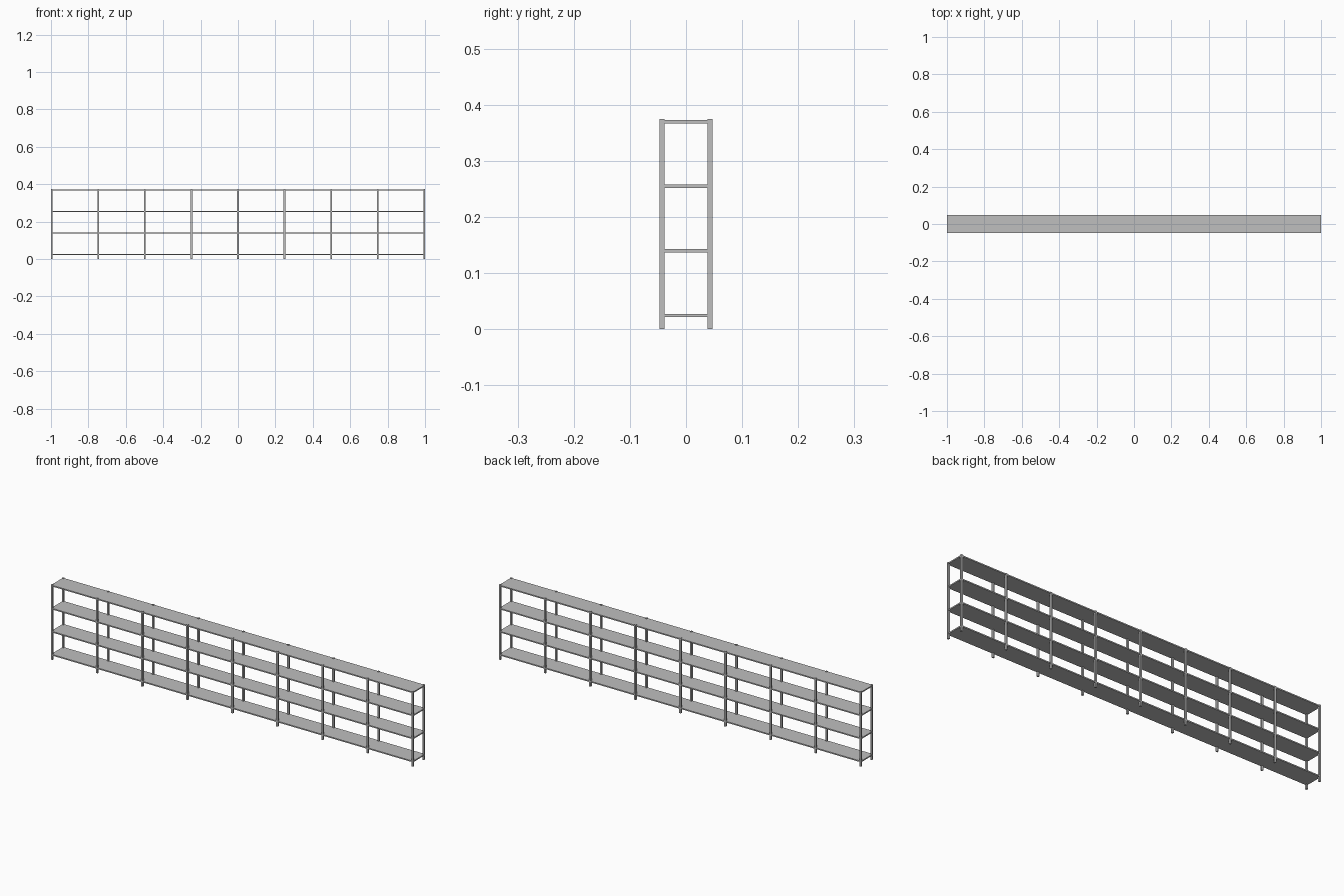
import bpy

cube = bpy.data.objects.get("Cube")
if cube:
    bpy.data.objects.remove(cube, do_unlink=True)

LENGTH, DEPTH, HEIGHT = 2.0, 0.095, 0.375
POST = 0.009
SHELF_THICKNESS = 0.006
BAYS = 8
INSET = 0.0006

metal = bpy.data.materials.new("grey metal")
metal.use_nodes = True
grey = (0.52, 0.52, 0.52, 1)
metal.diffuse_color = grey
metal.node_tree.nodes["Principled BSDF"].inputs["Base Color"].default_value = grey


def box(name, centre, size):
    bpy.ops.mesh.primitive_cube_add(size=1, location=centre)
    ob = bpy.context.object
    ob.name = name
    ob.scale = size
    bpy.ops.object.transform_apply(location=False, rotation=False, scale=True)
    ob.data.materials.append(metal)
    return ob


# Shelf boards, running the full length
for level in range(4):
    z = 0.0245 + level * 0.115
    box(f"shelf_{level + 1}", (0, 0, z),
        (LENGTH - 2 * INSET, DEPTH - 2 * INSET, SHELF_THICKNESS))

# Upright posts, front and back of every bay boundary
span = LENGTH - POST
for i in range(BAYS + 1):
    x = -span / 2 + span * i / BAYS
    for side, name in ((-1, "front_post"), (1, "back_post")):
        y = side * (DEPTH - POST) / 2
        box(f"{name}_{i + 1}", (x, y, HEIGHT / 2), (POST, POST, HEIGHT))
